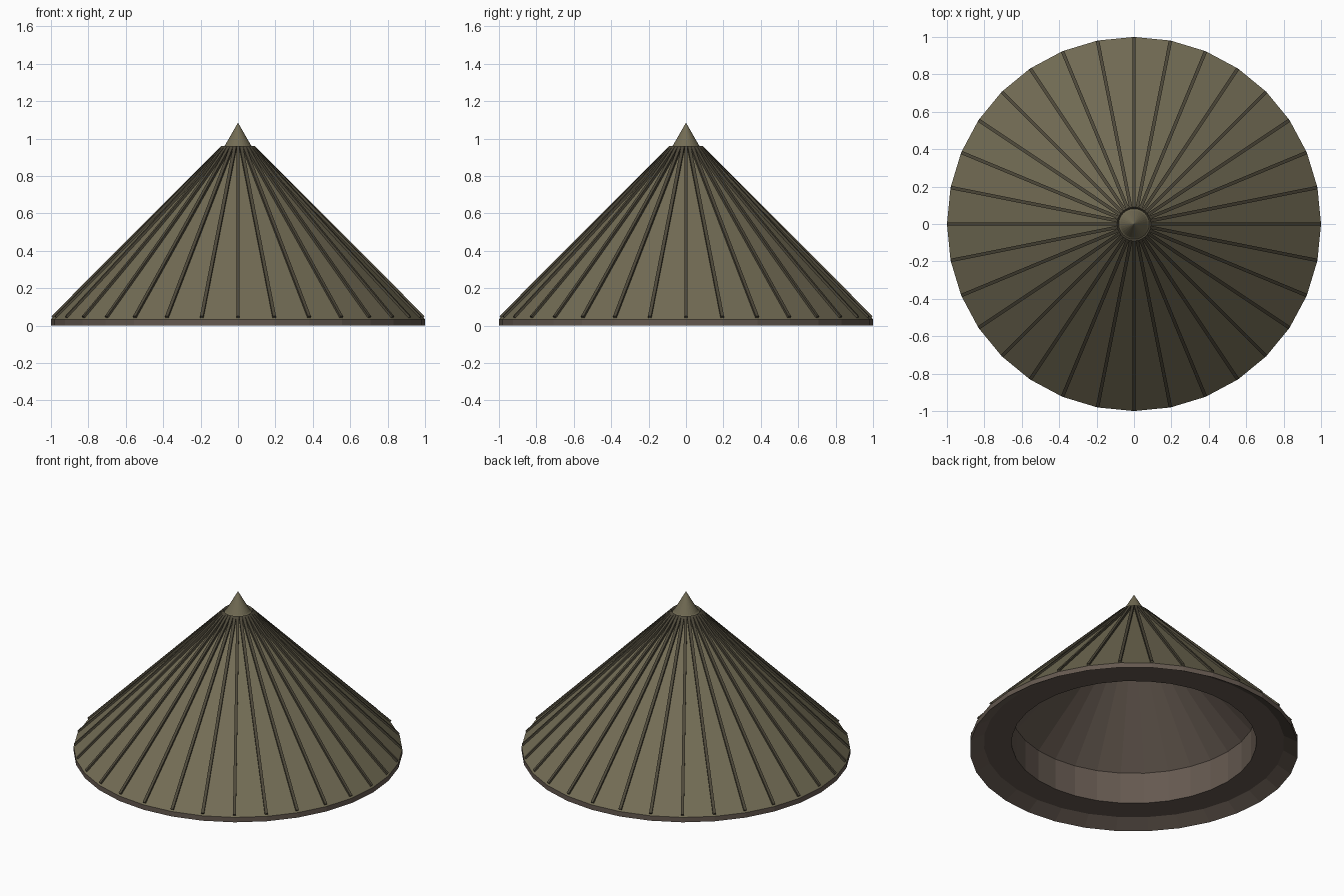
import bpy, bmesh
from math import cos, sin, pi

if "Cube" in bpy.data.objects:
    bpy.data.objects.remove(bpy.data.objects["Cube"])

SIDES = 32

def material(name, rgb):
    m = bpy.data.materials.new(name)
    m.diffuse_color = (*rgb, 1)
    m.use_nodes = True
    m.node_tree.nodes["Principled BSDF"].inputs["Base Color"].default_value = m.diffuse_color
    return m

thatch = material("thatch", (0.17, 0.15, 0.09))
wood = material("wood", (0.13, 0.10, 0.08))
dark = material("dark_rib", (0.075, 0.065, 0.042))

def finish(name, bm, mats):
    bmesh.ops.remove_doubles(bm, verts=bm.verts, dist=1e-5)
    bmesh.ops.recalc_face_normals(bm, faces=bm.faces)
    me = bpy.data.meshes.new(name)
    bm.to_mesh(me)
    bm.free()
    for m in mats:
        me.materials.append(m)
    ob = bpy.data.objects.new(name, me)
    bpy.context.collection.objects.link(ob)
    return ob

def revolve(name, profile, mats, slots):
    """Spin an (r, z) profile about z; slots gives a material per segment."""
    bm = bmesh.new()
    rings = []
    for r, z in profile:
        if r == 0:
            rings.append([bm.verts.new((0, 0, z))] * SIDES)
        else:
            rings.append([bm.verts.new((r * cos(2 * pi * i / SIDES), r * sin(2 * pi * i / SIDES), z))
                          for i in range(SIDES)])
    for a, b, slot in zip(rings, rings[1:], slots):
        for i in range(SIDES):
            j = (i + 1) % SIDES
            f = bm.faces.new(dict.fromkeys((a[i], a[j], b[j], b[i])))
            f.material_index = slot
    return finish(name, bm, mats)

# Hollow roof: outer cone, brim, sloped lip, flat underside, inner wall, inner cone
revolve("roof_shell",
        [(0, 1.03), (1, 0.033), (1, 0), (0.915, 0.05), (0.745, 0.05), (0.745, 0.26), (0, 0.99)],
        [thatch, wood], [0, 1, 1, 1, 1, 1])

# Pointed cap at the peak
revolve("peak_cap", [(0, 1.085), (0.086, 0.935), (0, 0.935)], [thatch], [0, 0])

# Raised ribs running down every corner of the cone
bm = bmesh.new()
half = 0.009
section = [(0.998, 0.05), (0.09, 0.96), (0.075, 0.94), (0.985, 0.035)]
for k in range(SIDES):
    c, s = cos(2 * pi * k / SIDES), sin(2 * pi * k / SIDES)
    left, right = [[bm.verts.new((r * c - w * s, r * s + w * c, z)) for r, z in section]
                   for w in (-half, half)]
    bm.faces.new(left)
    bm.faces.new(right[::-1])
    for i in range(4):
        j = (i + 1) % 4
        bm.faces.new((left[j], left[i], right[i], right[j]))
bmesh.ops.recalc_face_normals(bm, faces=bm.faces)
me = bpy.data.meshes.new("roof_ribs")
bm.to_mesh(me)
bm.free()
me.materials.append(dark)
bpy.context.collection.objects.link(bpy.data.objects.new("roof_ribs", me))
